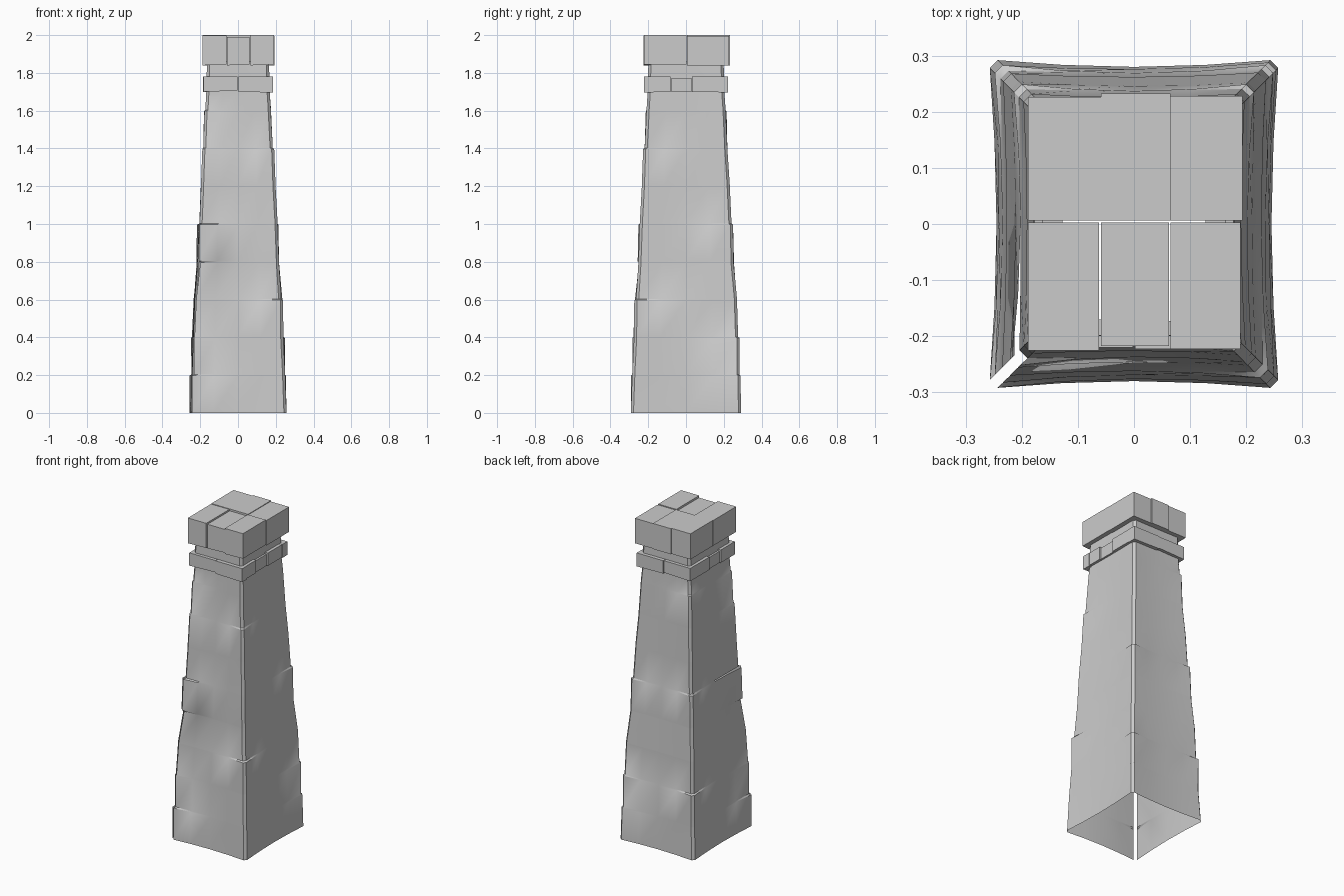
import bpy, bmesh
from mathutils import Vector

if "Cube" in bpy.data.objects:
    bpy.data.objects.remove(bpy.data.objects["Cube"])

# --- Shaft: tapered open shell with weathered, stepped corner stones ---
# height, half width in x
TAPER = [(0, .245), (.2, .241), (.4, .234), (.6, .227), (.8, .211),
         (1.0, .202), (1.2, .191), (1.4, .180), (1.6, .170), (1.7, .165), (1.86, .163)]
# corner outset in mm as (below, above) each level: front right, back right, back left, front left
FR = [(12, 12), (9, 9), (6, 6), (12, 2), (6, 6), (8, 8), (8, 8), (12, 4), (4, 4), (3, 3), (1, 1)]
BR = [(12, 12), (12, 7), (14, 7), (8, 8), (6, 6), (12, 4), (6, 6), (4, 4), (5, 5), (3, 3), (1, 1)]
BL = [(12, 12), (6, 6), (14, 4), (6, 6), (8, 8), (12, 3), (6, 6), (4, 4), (10, 3), (3, 3), (1, 1)]
FL = [(12, 12), (16, 6), (14, 10), (8, 8), (2, 10), (15, 2), (5, 5), (9, 4), (8, 3), (3, 3), (1, 1)]
SIGNS = [(1, -1), (1, 1), (-1, 1), (-1, -1)]
CHAMFER = .014


def ring(z, hx, outs):
    """20 points running round from the front left corner."""
    hy = hx + .035
    corners = [Vector((sx * (hx + d), sy * (hy + d), z)) for (sx, sy), d in zip(SIGNS, outs)]
    mids = [Vector(p) for p in ((0, -hy, z), (hx, 0, z), (0, hy, z), (-hx, 0, z))]
    pts = []
    for i in range(4):
        a, b, m = corners[i - 1], corners[i], mids[i]
        along = (b - a).normalized()
        start, end = a + along * CHAMFER, b - along * CHAMFER
        qa, qb = (a + m) / 2, (b + m) / 2
        axis = 1 if i % 2 == 0 else 0          # outward axis of this side
        for q, c in ((qa, a), (qb, b)):
            q[axis] = m[axis] + (c[axis] - m[axis]) * .3
        pts += [start, qa, m, qb, end]
    return pts


def add_mesh(name, bm):
    bmesh.ops.recalc_face_normals(bm, faces=bm.faces)
    me = bpy.data.meshes.new(name)
    bm.to_mesh(me)
    bm.free()
    ob = bpy.data.objects.new(name, me)
    bpy.context.collection.objects.link(ob)
    return ob


bm = bmesh.new()
rows = []
for k, (z, hx) in enumerate(TAPER):
    sides = (1,) if k == 0 else (0,) if k == len(TAPER) - 1 else (0, 1)
    for s in sides:
        outs = [c[k][s] / 1000 for c in (FR, BR, BL, FL)]
        zz = z + (0 if len(sides) == 1 else (-.003, .003)[s])
        rows.append((zz, [bm.verts.new(p) for p in ring(zz, hx, outs)]))
for (z0, lo), (z1, hi) in zip(rows, rows[1:]):
    for i in range(20):
        j = (i + 1) % 20
        if i == 19 and z1 < 1.1:                       # split front left corner
            continue
        if i in (17, 18) and abs(z0 - .997) < .002:    # open crack on the left
            continue
        bm.faces.new((lo[i], lo[j], hi[j], hi[i]))
shaft = add_mesh("shaft", bm)
bpy.context.view_layer.objects.active = shaft
shaft.select_set(True)
bpy.ops.object.shade_smooth_by_angle(angle=.6)
shaft.select_set(False)


def block(name, x0, x1, y0, y1, z0, z1, skew=0):
    """Box with an optional slight tilt of its underside."""
    bm = bmesh.new()
    bmesh.ops.create_cube(bm, size=1)
    for v in bm.verts:
        x, y, z = v.co
        v.co = (x0 + (x + .5) * (x1 - x0), y0 + (y + .5) * (y1 - y0),
                z0 + (z + .5) * (z1 - z0) + (skew if x > 0 and z < 0 else 0))
    return add_mesh(name, bm)


# --- Collar of bricks round the neck ---
T = .05
for sy, name in ((-1, "front"), (1, "back")):
    for x0, x1, out, skew in ((-.183, -.002, .220, .006), (.002, .185, .223, -.004)):
        y0, y1 = sorted((sy * out, sy * (out - T)))
        block(f"collar_{name}_brick", x0, x1, y0, y1, 1.70, 1.78, skew)
for sx, name in ((-1, "left"), (1, "right")):
    for y0, y1, out, top in ((-.172, -.082, .183, 1.78), (-.078, .028, .177, 1.772),
                             (.032, .172, .184, 1.78)):
        x0, x1 = sorted((sx * out, sx * (out - T)))
        block(f"collar_{name}_brick", x0, x1, y0, y1, 1.70, top)

# --- Cap of six blocks ---
for x0, x1, yf, yb, tf, tb in ((-.189, -.062, -.225, .226, 1.998, 2.0),
                               (-.059, .062, -.217, .233, 1.990, 2.0),
                               (.065, .190, -.223, .228, 2.0, 1.996)):
    block("cap_front_block", x0, x1, yf, .003, 1.84, tf, .004)
    block("cap_back_block", x0, x1 + .003, .006, yb, 1.84, tb)
